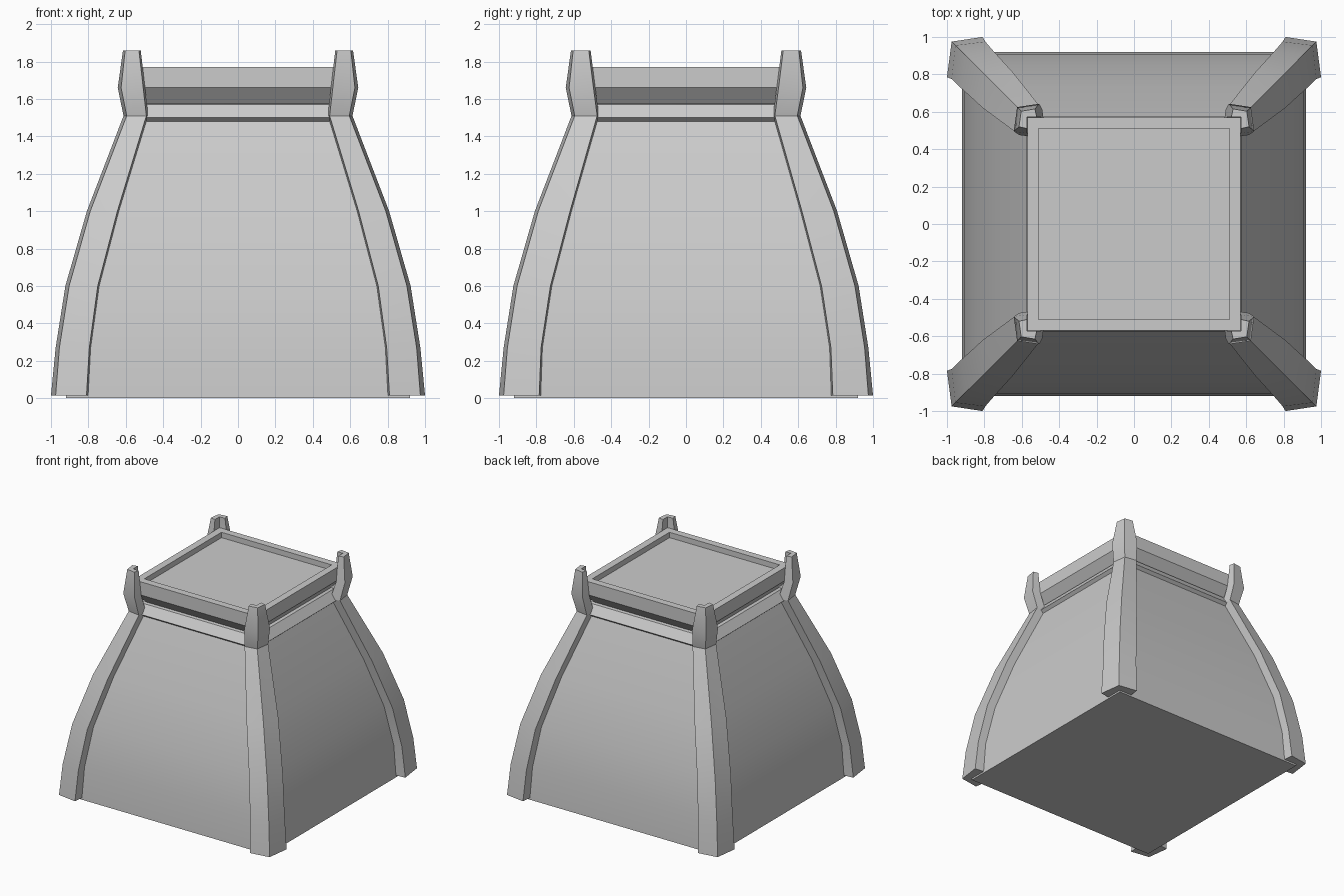
import bpy, bmesh

if "Cube" in bpy.data.objects:
    bpy.data.objects.remove(bpy.data.objects["Cube"])


def loft(name, rings):
    """Skin equal-length closed rings and cap both ends."""
    bm = bmesh.new()
    loops = [[bm.verts.new(p) for p in ring] for ring in rings]
    n = len(loops[0])
    for a, b in zip(loops, loops[1:]):
        for i in range(n):
            j = (i + 1) % n
            bm.faces.new((a[i], a[j], b[j], b[i]))
    bm.faces.new(loops[0][::-1])
    bm.faces.new(loops[-1])
    bmesh.ops.recalc_face_normals(bm, faces=bm.faces)
    mesh = bpy.data.meshes.new(name)
    bm.to_mesh(mesh)
    bm.free()
    ob = bpy.data.objects.new(name, mesh)
    bpy.context.collection.objects.link(ob)
    bpy.context.view_layer.objects.active = ob
    ob.select_set(True)
    bpy.ops.object.shade_smooth_by_angle(angle=0.4)
    ob.select_set(False)
    return ob


def square_loft(name, profile):
    return loft(name, [[(-r, -r, z), (r, -r, z), (r, r, z), (-r, r, z)]
                       for r, z in profile])


def corner_loft(name, sections):
    """L-shaped post on one corner, mirrored to all four.
    Section: z, outer end, corner, x of arm end, y of arm end, inner face."""
    rings = []
    for z, o, c, ex, ey, i in sections:
        rings.append([(o, ey, z), (c, c, z), (ex, o, z),
                      (ex - 0.01, i, z), (i, i, z), (i, ey - 0.01, z)])
    ob = loft(name, rings)
    mod = ob.modifiers.new("four_corners", 'MIRROR')
    mod.use_axis = (True, True, False)
    mod.use_mirror_merge = False
    return ob


# Curved tapering body
square_loft("body", [(0.92, 0), (0.905, 0.27), (0.85, 0.6), (0.735, 1.0), (0.55, 1.48)])

# Neck lip, undercut and recessed top tray
square_loft("top_tray", [(0.54, 1.47), (0.575, 1.50), (0.525, 1.57), (0.50, 1.575),
                         (0.57, 1.66), (0.57, 1.77), (0.51, 1.77), (0.51, 1.725)])

# Curved corner legs
corner_loft("corner_legs", [
    (0.015, 1.00, 0.975, 0.81, 0.785, 0.905),
    (0.27, 0.975, 0.955, 0.795, 0.775, 0.88),
    (0.60, 0.923, 0.903, 0.75, 0.725, 0.83),
    (1.00, 0.808, 0.79, 0.645, 0.62, 0.715),
    (1.51, 0.612, 0.595, 0.49, 0.475, 0.53)])

# Upright finials above the legs
corner_loft("corner_finials", [
    (1.51, 0.612, 0.595, 0.49, 0.475, 0.53),
    (1.66, 0.643, 0.625, 0.507, 0.495, 0.571),
    (1.86, 0.615, 0.603, 0.53, 0.52, 0.571)])
